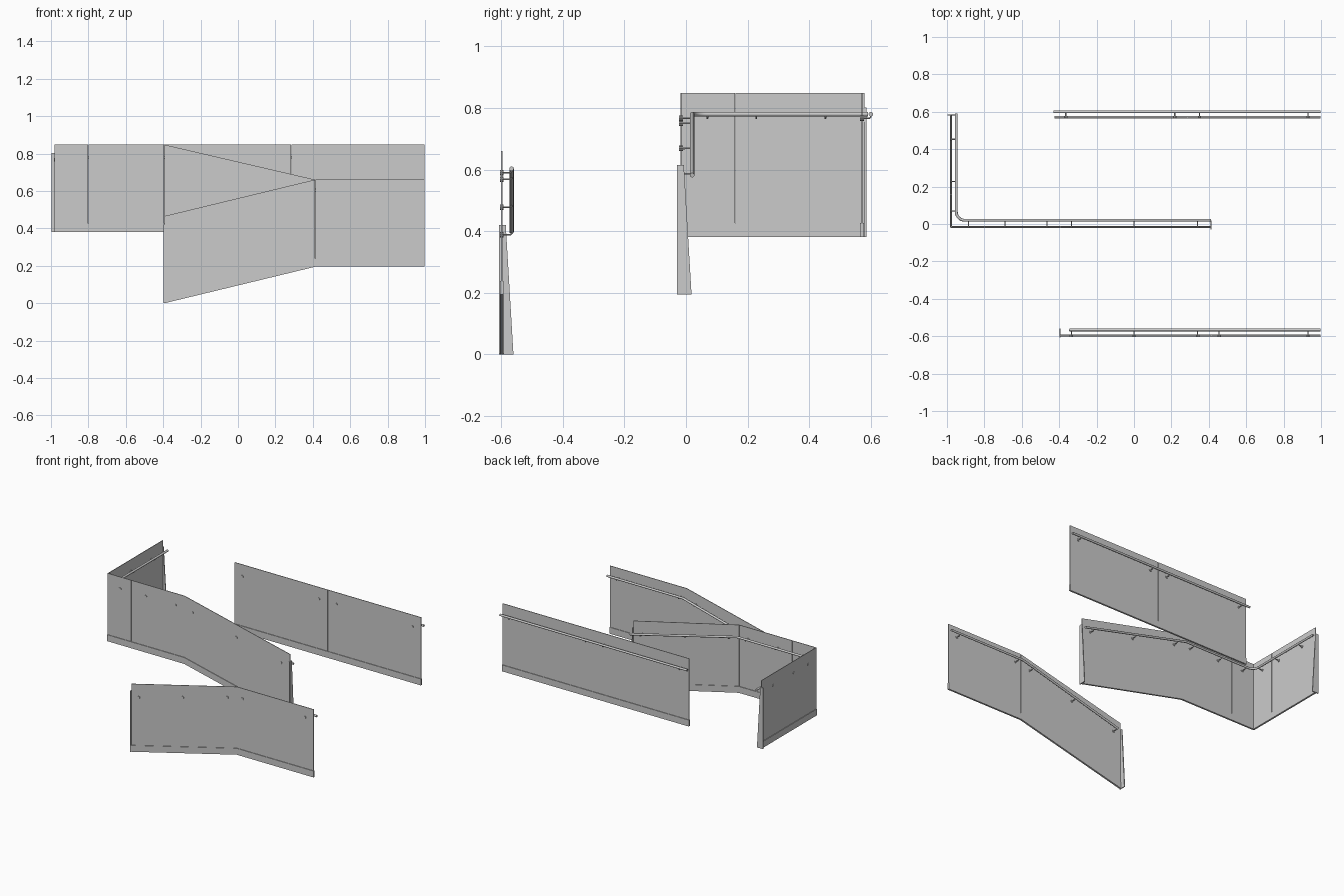
import bpy, bmesh, math
from mathutils import Vector

if "Cube" in bpy.data.objects:
    bpy.data.objects.remove(bpy.data.objects["Cube"])

GLASS_H, BASE_H = 0.466, 0.044
GLASS_T, BASE_T = 0.004, 0.012
GAP = 0.001


def to_world(axis, s, d, z):
    # s runs along the wall, d is the offset across it
    return Vector((s, d, z)) if axis == 'x' else Vector((d, s, z))


def prism(name, pts, extrude):
    # closed solid from a planar outline and an extrusion vector
    bm = bmesh.new()
    face = bm.faces.new([bm.verts.new(p) for p in pts])
    res = bmesh.ops.extrude_face_region(bm, geom=[face])
    verts = [v for v in res['geom'] if isinstance(v, bmesh.types.BMVert)]
    bmesh.ops.translate(bm, verts=verts, vec=extrude)
    bmesh.ops.recalc_face_normals(bm, faces=bm.faces)
    me = bpy.data.meshes.new(name)
    bm.to_mesh(me)
    bm.free()
    ob = bpy.data.objects.new(name, me)
    bpy.context.collection.objects.link(ob)
    return ob


def height(line, s):
    # height of a polyline [(s, z), ...] at s
    for (a, za), (b, zb) in zip(line, line[1:]):
        if s <= b + 1e-6:
            return za + (zb - za) * (s - a) / (b - a)
    return line[-1][1]


def wall(name, axis, d, line, seams):
    # glass panes split at the seams, standing in a base channel
    across = to_world(axis, 0, 1, 0)
    stops = [line[0][0]] + seams + [line[-1][0]]
    for i, (a, b) in enumerate(zip(stops, stops[1:])):
        a, b = a + GAP, b - GAP
        outline = [(a, height(line, a) + .006), (b, height(line, b) + .006),
                   (b, height(line, b) + GLASS_H), (a, height(line, a) + GLASS_H)]
        prism(f"{name}_glass_{i}", [to_world(axis, s, d - GLASS_T / 2, z) for s, z in outline],
              across * GLASS_T)
    low = [to_world(axis, s, d - BASE_T / 2, z) for s, z in line]
    high = [to_world(axis, s, d - BASE_T / 2, z + BASE_H) for s, z in reversed(line)]
    prism(f"{name}_base_channel", low + high, across * BASE_T)


def end_plate(name, axis, s, d, z):
    # tapered plate closing the end of a wall
    outline = [(d, z), (d + .047, z), (d + .022, z + .42), (d, z + .42)]
    prism(name, [to_world(axis, s, a, b) for a, b in outline], to_world(axis, .006, 0, 0))


def tube(name, pts, r, res=3):
    cu = bpy.data.curves.new(name, 'CURVE')
    cu.dimensions = '3D'
    cu.bevel_depth, cu.bevel_resolution, cu.use_fill_caps = r, res, True
    sp = cu.splines.new('POLY')
    sp.points.add(len(pts) - 1)
    for p, co in zip(sp.points, pts):
        p.co = (*co, 1)
    ob = bpy.data.objects.new(name, cu)
    bpy.context.collection.objects.link(ob)
    bpy.ops.object.select_all(action='DESELECT')
    ob.select_set(True)
    bpy.context.view_layer.objects.active = ob
    bpy.ops.object.convert(target='MESH')
    bpy.ops.object.shade_smooth_by_angle(angle=math.radians(40))


def brackets(name, axis, stations, rail_line, glass_d, rail_d):
    # disc on each side of the glass, arm out to the rail, short post up
    for i, s in enumerate(stations):
        zr = height(rail_line, s)
        z = zr - .013
        w = lambda d, zz=z: to_world(axis, s, d, zz)
        tube(f"{name}_arm_{i}", [w(glass_d), w(rail_d - .004), w(rail_d, z + .004), w(rail_d, zr)], .003, 1)
        tube(f"{name}_disc_{i}", [w(glass_d - .006), w(glass_d + .006)], .009, 2)


# Front wall: slope then landing
wall("front", 'x', -.598, [(-.393, 0), (.413, .195), (.998, .195)], [.413])
end_plate("front_end_plate", 'x', -.398, -.607, 0)
rail = [(-.345, .399), (.42, .603), (.998, .603)]
tube("front_handrail", [to_world('x', s, -.566, z) for s, z in rail], .0075)
brackets("front", 'x', [-.335, 0, .34, .455, .93], rail, -.598, -.566)

# Middle wall: landing then slope down, meeting the left wall at the corner
wall("middle", 'x', -.016, [(-.98, .382), (-.395, .382), (.41, .195)], [-.80, -.395])
end_plate("middle_end_plate", 'x', .409, -.029, .195)
rail = [(-.91, .78), (-.405, .78), (.41, .582)]
brackets("middle", 'x', [-.885, -.69, -.465, -.335, 0, .34], rail, -.016, .02)

# Left wall
wall("left", 'y', -.979, [(-.018, .382), (.58, .382)], [.16])
end_plate("left_end_plate", 'y', .579, -.997, .382)
brackets("left", 'y', [.07, .228, .453], [(0, .78), (.59, .78)], -.979, -.95)

# Handrail continuous round the corner
R = .045
bend = [Vector((-.95 + R - R * math.cos(t), .02 + R - R * math.sin(t), .78))
        for t in (math.pi / 2 * k / 8 for k in range(9))]
tube("corner_handrail", [Vector((-.95, .59, .78))] + bend +
     [to_world('x', s, .02, z) for s, z in rail[1:]], .0075)

# Back wall: level
wall("back", 'x', .571, [(-.425, .382), (.998, .382)], [.285])
rail = [(-.43, .78), (.998, .78)]
tube("back_handrail", [to_world('x', s, .6, z) for s, z in rail], .0075)
brackets("back", 'x', [-.365, .218, .35, .93], rail, .571, .6)
